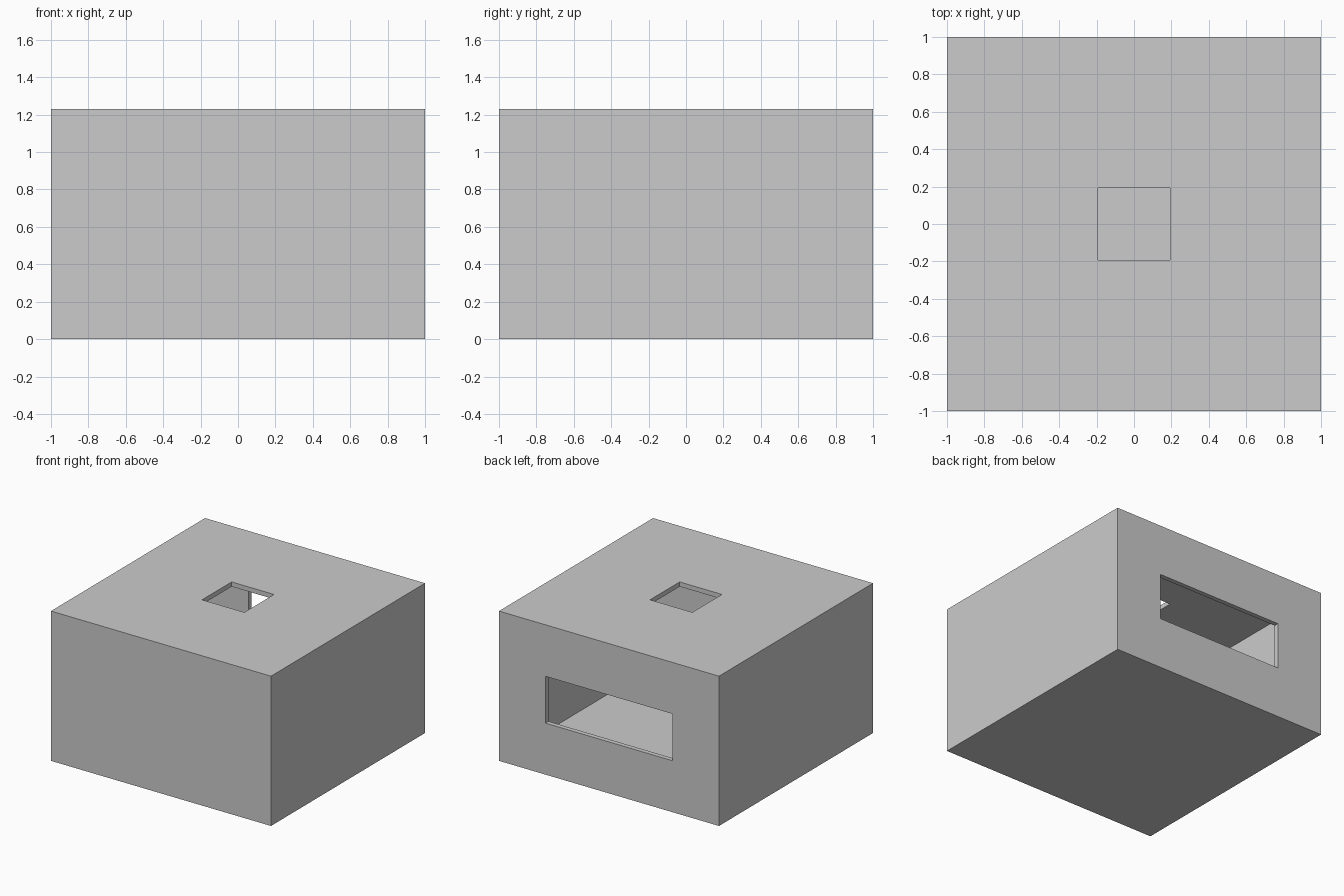
import bpy

if "Cube" in bpy.data.objects:
    bpy.data.objects.remove(bpy.data.objects["Cube"])

U = 1 / 13          # module: the box is 26 x 26 x 16 modules
W, H = 26 * U, 16 * U
WALL = U / 2        # wall thickness


def box(name, size, centre):
    bpy.ops.mesh.primitive_cube_add(size=1, location=centre)
    ob = bpy.context.object
    ob.name = name
    ob.scale = size
    bpy.ops.object.transform_apply(location=True, rotation=False, scale=True)
    return ob


def cut(target, cutter):
    mod = target.modifiers.new(cutter.name, 'BOOLEAN')
    mod.operation = 'DIFFERENCE'
    mod.solver = 'EXACT'
    mod.object = cutter
    bpy.context.view_layer.objects.active = target
    bpy.ops.object.modifier_apply(modifier=mod.name)
    bpy.data.objects.remove(cutter, do_unlink=True)


# Outer shell
shell = box("hollow_box", (W, W, H), (0, 0, H / 2))

# Square opening in the roof and wide opening in the back wall
cut(shell, box("roof_opening", (5 * U, 5 * U, 4 * U), (0, 0, H)))
cut(shell, box("back_opening", (15 * U, 4 * U, 5 * U), (0, W / 2, H / 2)))

# Hollow interior
cut(shell, box("cavity", (W - 2 * WALL, W - 2 * WALL, H - 2 * WALL), (0, 0, H / 2)))
